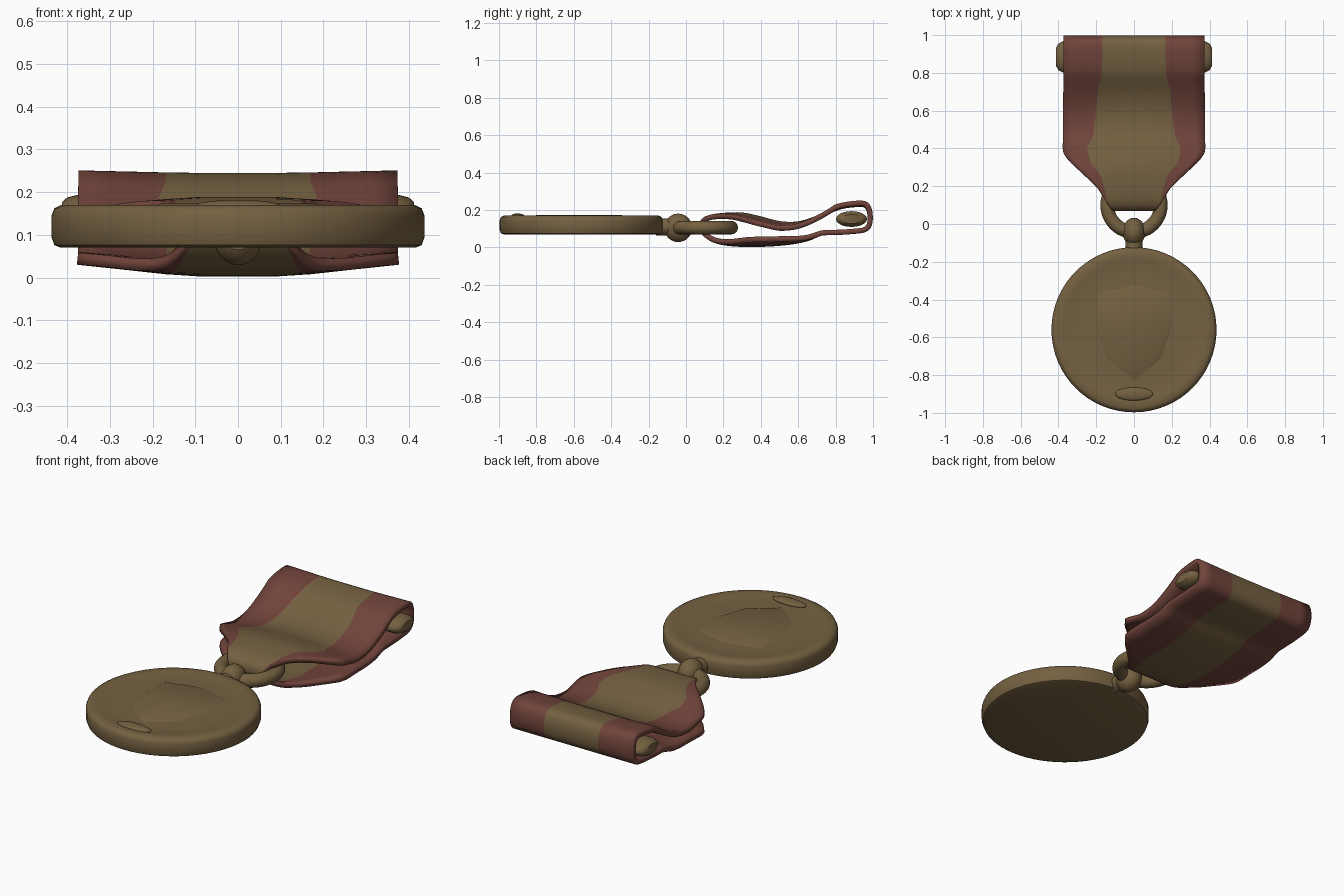
import bpy, bmesh, math
from mathutils import Vector, Matrix

if "Cube" in bpy.data.objects:
    bpy.data.objects.remove(bpy.data.objects["Cube"])


def material(name, rgb):
    m = bpy.data.materials.new(name)
    m.diffuse_color = (*rgb, 1)
    m.use_nodes = True
    m.node_tree.nodes["Principled BSDF"].inputs["Base Color"].default_value = m.diffuse_color
    return m


bronze = material("bronze", (0.175, 0.118, 0.052))
red = material("dull red", (0.165, 0.058, 0.044))


def finish(name, bm, mats, angle=40):
    bmesh.ops.recalc_face_normals(bm, faces=bm.faces)
    me = bpy.data.meshes.new(name)
    bm.to_mesh(me)
    bm.free()
    ob = bpy.data.objects.new(name, me)
    bpy.context.collection.objects.link(ob)
    for m in mats:
        me.materials.append(m)
    bpy.ops.object.select_all(action='DESELECT')
    ob.select_set(True)
    bpy.context.view_layer.objects.active = ob
    bpy.ops.object.shade_smooth_by_angle(angle=math.radians(angle))
    return ob


def lathe(name, profile, center, n=64):
    bm = bmesh.new()
    vs = [bm.verts.new((r, 0, z)) for r, z in profile]
    es = [bm.edges.new(p) for p in zip(vs, vs[1:])]
    bmesh.ops.spin(bm, geom=vs + es, cent=(0, 0, 0), axis=(0, 0, 1),
                   angle=2 * math.pi, steps=n)
    bmesh.ops.remove_doubles(bm, verts=bm.verts, dist=1e-5)
    bmesh.ops.translate(bm, verts=bm.verts, vec=center)
    return finish(name, bm, [bronze])


def ellipsoid(name, loc, size):
    bm = bmesh.new()
    bmesh.ops.create_uvsphere(bm, u_segments=32, v_segments=16, radius=1)
    bm.transform(Matrix.Translation(loc) @ Matrix.Diagonal((*size, 1)))
    return finish(name, bm, [bronze])


def lerp_table(table, t):
    for (a, va), (b, vb) in zip(table, table[1:]):
        if t <= b:
            f = min(max((t - a) / (b - a), 0), 1)
            return va + (vb - va) * f
    return table[-1][1]


# medal disc with a softened rim and shallow dished face
lathe("medal_disc", [(0, 0.07), (0.415, 0.07), (0.43, 0.076), (0.437, 0.095),
                     (0.437, 0.145), (0.43, 0.162), (0.415, 0.17), (0.38, 0.17),
                     (0.35, 0.164), (0.28, 0.164), (0, 0.167)], (0, -0.56, 0))

# shallow shield relief on the face
bm = bmesh.new()
half = [(0, -0.31), (0.12, -0.34), (0.2, -0.36), (0.21, -0.55), (0.15, -0.72), (0, -0.84)]
outline = half + [(-x, y) for x, y in half[-2:0:-1]]
base = [bm.verts.new((x, y, 0.16)) for x, y in outline]
top = [bm.verts.new((x * 0.85, -0.56 + (y + 0.56) * 0.85, 0.174)) for x, y in outline]
for i in range(len(base)):
    j = (i + 1) % len(base)
    bm.faces.new((base[i], base[j], top[j], top[i]))
bm.faces.new(top)
bm.faces.new(base[::-1])
finish("shield_relief", bm, [bronze])

# small raised ornaments near the rim
ellipsoid("lower_ornament", (0, -0.9, 0.168), (0.1, 0.035, 0.014))

# knob and short neck joining disc and ring
ellipsoid("ring_knob", (0, -0.042, 0.105), (0.06, 0.075, 0.076))
bm = bmesh.new()
bmesh.ops.create_cone(bm, cap_ends=True, segments=24, radius1=0.045, radius2=0.045, depth=0.1)
bm.transform(Matrix.Translation((0, -0.11, 0.11)) @ Matrix.Rotation(math.pi / 2, 4, 'X'))
finish("disc_neck", bm, [bronze])

# hanging ring
lathe("hanging_ring", [(0.142 + 0.036 * math.cos(a), 0.036 * math.sin(a))
                       for a in [2 * math.pi * i / 16 for i in range(17)]],
      (0, 0.1, 0.106), 48)

# flattened bar inside the upper loop
bm = bmesh.new()
rings = []
for x, s in [(-0.412, 0.6), (-0.4, 0.85), (-0.375, 1), (0.375, 1), (0.4, 0.85), (0.412, 0.6)]:
    rings.append([bm.verts.new((x, 0.885 + 0.083 * s * math.cos(a), 0.152 + 0.042 * s * math.sin(a)))
                  for a in [2 * math.pi * i / 24 for i in range(24)]])
for r, q in zip(rings, rings[1:]):
    for i in range(24):
        bm.faces.new((r[i], r[(i + 1) % 24], q[(i + 1) % 24], q[i]))
bm.faces.new(rings[0])
bm.faces.new(rings[-1])
finish("top_bar", bm, [bronze])

# ribbon: closed side profile (y, z), upper layer first and then lower layer
upper = [(0.085, 0.13), (0.12, 0.158), (0.2, 0.171), (0.3, 0.173), (0.4, 0.152), (0.5, 0.127),
         (0.6, 0.126), (0.7, 0.156), (0.8, 0.21), (0.9, 0.229), (0.965, 0.223)]
lower = [(0.985, 0.16), (0.965, 0.1), (0.88, 0.085), (0.79, 0.08), (0.72, 0.076), (0.65, 0.048),
         (0.55, 0.028), (0.4, 0.017), (0.25, 0.02), (0.15, 0.04), (0.09, 0.085)]
pts = [Vector(p) for p in upper + lower]
N, SUB = len(pts), 4
width = [(0.07, 0.1), (0.11, 0.14), (0.19, 0.19), (0.34, 0.35), (0.38, 0.376), (1, 0.373)]
stripe_up = [(0.07, 0.095), (0.12, 0.14), (0.2, 0.158), (0.26, 0.175), (0.32, 0.23), (0.4, 0.247),
             (0.46, 0.215), (0.6, 0.2), (0.72, 0.19), (0.8, 0.17), (1, 0.165)]
stripe_low = [(0.07, 0.095), (0.12, 0.13), (0.3, 0.17), (1, 0.165)]

bm = bmesh.new()
rows = []
for i in range(N):
    p0, p1, p2, p3 = (pts[(i + k) % N] for k in (-1, 0, 1, 2))
    for k in range(SUB):
        t = k / SUB
        y, z = 0.5 * (2 * p1 + (p2 - p0) * t + (2 * p0 - 5 * p1 + 4 * p2 - p3) * t * t
                      + (3 * p1 - p0 - 3 * p2 + p3) * t ** 3)
        is_up = i < len(upper)
        w = lerp_table(width, y)
        s = min(lerp_table(stripe_up if is_up else stripe_low, y), w * 0.97)
        xs = [-w, -(w * 2 + s) / 3, -(w + 2 * s) / 3, -s, -s / 2, 0,
              s / 2, s, (w + 2 * s) / 3, (w * 2 + s) / 3, w]
        # edges of the two layers bend towards each other in the middle
        bend = lerp_table([(0.1, 0), (0.3, 1), (0.5, 0.8), (0.7, 0)], y)
        row = []
        for x in xs:
            e = max(0, (abs(x) - 0.12) / 0.255)
            dz = (-0.03 if is_up else 0.03) * e * bend
            if is_up and y > 0.8:
                dz = 0.006 * e
            row.append(bm.verts.new((x, y, z + dz)))
        rows.append(row)
for i, r in enumerate(rows):
    q = rows[(i + 1) % len(rows)]
    for c in range(10):
        f = bm.faces.new((r[c], r[c + 1], q[c + 1], q[c]))
        f.material_index = 0 if 3 <= c <= 6 else 1
ribbon = finish("ribbon", bm, [bronze, red], 60)
mod = ribbon.modifiers.new("thickness", 'SOLIDIFY')
mod.thickness = 0.028
mod.offset = 0
